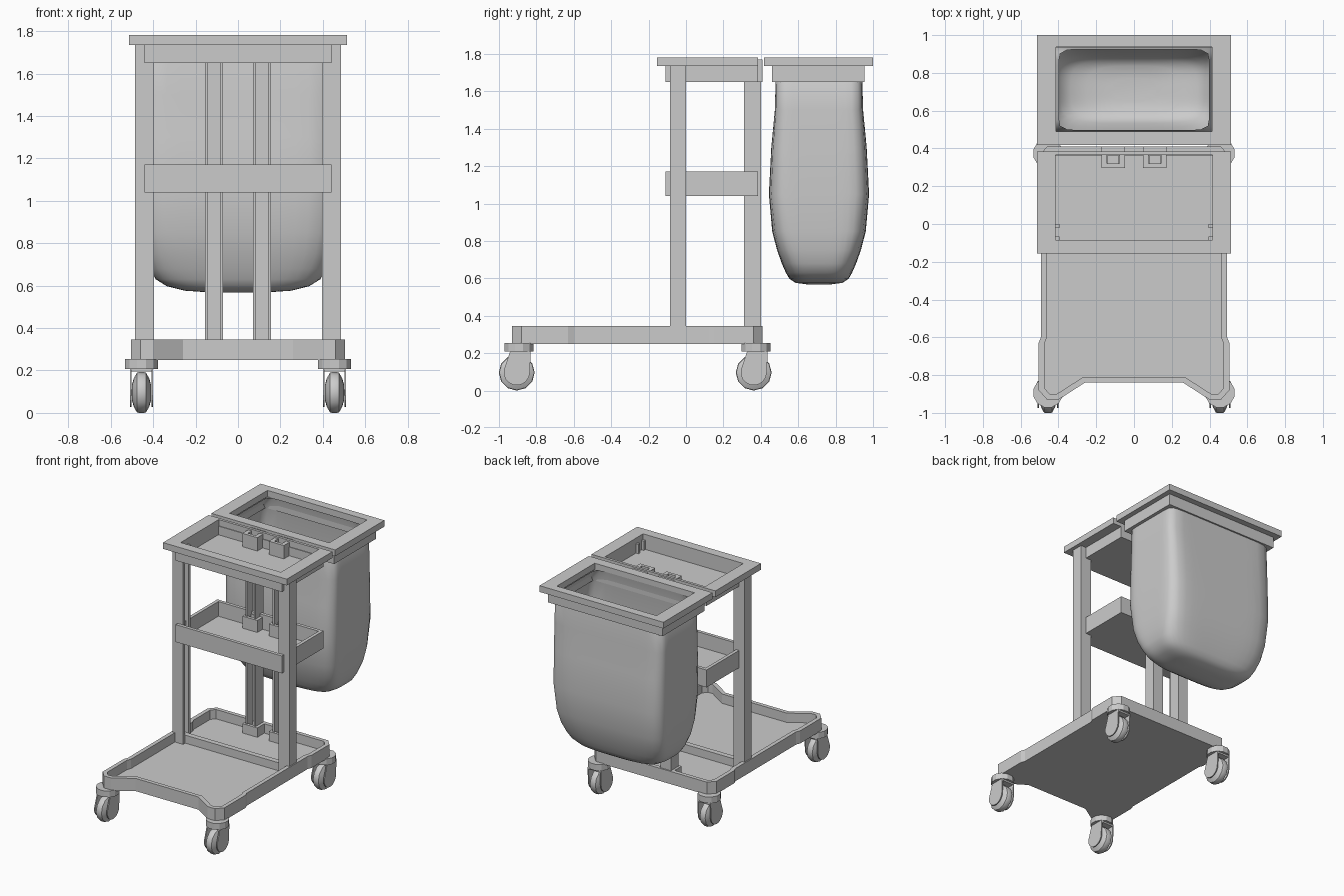
import bpy, bmesh, math

if "Cube" in bpy.data.objects:
    bpy.data.objects.remove(bpy.data.objects["Cube"])

def finish(name, bm, mirror=False, smooth=None):
    bmesh.ops.recalc_face_normals(bm, faces=bm.faces[:])
    me = bpy.data.meshes.new(name)
    bm.to_mesh(me)
    bm.free()
    ob = bpy.data.objects.new(name, me)
    bpy.context.collection.objects.link(ob)
    if mirror:
        ob.modifiers.new("mirror_x", 'MIRROR')
    if smooth:
        bpy.ops.object.select_all(action='DESELECT')
        ob.select_set(True)
        bpy.context.view_layer.objects.active = ob
        bpy.ops.object.shade_smooth_by_angle(angle=math.radians(smooth))
    return ob

def extrude(bm, faces, vec):
    r = bmesh.ops.extrude_face_region(bm, geom=faces)
    bmesh.ops.translate(bm, vec=vec, verts=[v for v in r['geom'] if isinstance(v, bmesh.types.BMVert)])
    return [f for f in r['geom'] if isinstance(f, bmesh.types.BMFace)]

def prism(name, pts, lo, hi, axis='z', mirror=False):
    bm = bmesh.new()
    at = (lambda a, b: (a, b, lo)) if axis == 'z' else (lambda a, b: (lo, a, b))
    f = bm.faces.new([bm.verts.new(at(*p)) for p in pts])
    extrude(bm, [f], (0, 0, hi - lo) if axis == 'z' else (hi - lo, 0, 0))
    return finish(name, bm, mirror)

def rect(x0, x1, y0, y1):
    return [(x0, y0), (x1, y0), (x1, y1), (x0, y1)]

def tray(name, pts, z0, z1, wall, floor):
    # open box: outline extruded up, top inset and pushed down to the floor
    bm = bmesh.new()
    f = bm.faces.new([bm.verts.new((x, y, z0)) for x, y in pts])
    top = extrude(bm, [f], (0, 0, z1 - z0))
    bmesh.ops.recalc_face_normals(bm, faces=bm.faces[:])
    bmesh.ops.inset_region(bm, faces=top, thickness=wall, use_even_offset=True)
    down = extrude(bm, top, (0, 0, floor - z1))
    bmesh.ops.delete(bm, geom=[f for f in top if f.is_valid and f not in down], context='FACES_ONLY')
    return finish(name, bm)

def ring(name, outer, inner, z0, z1, mirror=False):
    bm = bmesh.new()
    o = [bm.verts.new((x, y, z0)) for x, y in outer]
    i = [bm.verts.new((x, y, z0)) for x, y in inner]
    n = len(o)
    fs = [bm.faces.new((o[k], o[(k + 1) % n], i[(k + 1) % n], i[k])) for k in range(n)]
    extrude(bm, fs, (0, 0, z1 - z0))
    return finish(name, bm, mirror)

def loft(rings, cap_first, cap_last):
    bm = bmesh.new()
    vs = [[bm.verts.new(p) for p in r] for r in rings]
    n = len(vs[0])
    for a, b in zip(vs, vs[1:]):
        for k in range(n):
            bm.faces.new((a[k], a[(k + 1) % n], b[(k + 1) % n], b[k]))
    if cap_first:
        bm.faces.new(vs[0])
    if cap_last:
        bm.faces.new(vs[-1])
    return bm

# base tray with bulged corners and a recessed front edge
half = [(.26, -.84), (.40, -.93), (.46, -.93), (.505, -.88), (.505, -.63), (.493, -.60),
        (.493, .12), (.505, .15), (.505, .36), (.46, .41)]
tray("base_tray", half + [(-x, y) for x, y in reversed(half)], .25, .345, .03, .275)
prism("base_divider", rect(-.47, .47, -.06, -.02), .27, .335)

# front posts: channels open towards the middle
prism("front_post", [(.395, -.085), (.485, -.085), (.485, 0), (.395, 0), (.395, -.02),
                     (.465, -.02), (.465, -.065), (.395, -.065)], .27, 1.74, mirror=True)

# rear posts: channels open to the front
prism("rear_post", [(.07, .31), (.084, .31), (.084, .38), (.141, .38), (.141, .31),
                    (.155, .31), (.155, .40), (.07, .40)], .27, 1.68, mirror=True)

# shelves
tray("middle_shelf", rect(-.44, .44, -.11, .385), 1.04, 1.17, .025, 1.06)
tray("top_shelf", rect(-.44, .44, -.11, .385), 1.65, 1.735, .025, 1.67)
ring("top_shelf_rim", rect(-.513, .513, -.155, .385), rect(-.415, .415, -.085, .365), 1.735, 1.782)

# post sockets on every level
for level, z0, z1, back in (("base", .27, .345, .40), ("middle", 1.06, 1.15, .38), ("top", 1.65, 1.77, .41)):
    ring(level + "_post_socket", rect(.048, .172, .297, back),
         rect(.078, .142, .32, back - .025), z0, z1, True)

# bag holder frame
ring("bag_frame_rim", rect(-.513, .513, .418, 1.0), rect(-.413, .413, .49, .938), 1.735, 1.782)
ring("bag_frame_collar", rect(-.475, .475, .46, .955), rect(-.425, .425, .485, .935), 1.65, 1.735)

# bag: lofted rounded rectangles (z, half x, half y, roundness exponent)
rings = []
for z, hx, hy, e in ((1.745, .397, .214, 14), (1.65, .45, .232, 14), (1.5, .455, .236, 12),
                     (1.3, .458, .255, 9), (1.05, .458, .268, 8), (.85, .448, .250, 7),
                     (.75, .435, .224, 6), (.68, .415, .199, 5), (.63, .388, .177, 4.5),
                     (.597, .335, .158, 4), (.576, .25, .125, 3.5), (.567, .12, .06, 3)):
    r = []
    for k in range(64):
        a = math.tau * (k + .5) / 64
        c, s = math.cos(a), math.sin(a)
        q = (abs(c) ** e + abs(s) ** e) ** (-1 / e)
        r.append((hx * c * q, .711 + hy * s * q, z))
    rings.append(r)
finish("bag", loft(rings, False, True), smooth=60)

# casters
X = .455
wheel = ((-.046, .012), (-.044, .04), (-.037, .065), (-.022, .093), (-.012, .096),
         (.012, .096), (.022, .093), (.037, .065), (.044, .04), (.046, .012))
for end, y in (("front", -.905), ("rear", .362)):
    rings = [[(X + dx, y + r * math.cos(math.tau * k / 12), .096 + r * math.sin(math.tau * k / 12))
              for k in range(12)] for dx, r in wheel]
    finish(end + "_wheel", loft(rings, True, True), True, 40)
    prism(end + "_caster_mount", [(X + .08 * math.cos(math.tau * (k + .5) / 12),
                                   y + .012 + .08 * math.sin(math.tau * (k + .5) / 12))
                                  for k in range(12)], .208, .255, mirror=True)
    # fork cheeks: rounded around the axle, straight up to the mount
    cheek = [(y + .07 * math.cos(a), .098 + .07 * math.sin(a))
             for a in (math.radians(d) for d in range(-210, 1, 21))]
    cheek += [(y + .075, .21), (y - .035, .21)]
    for side, x in (("inner", X - .055), ("outer", X + .047)):
        prism(f"{end}_{side}_fork", cheek, x, x + .008, 'x', True)
    prism(end + "_fork_bridge", rect(X - .055, X + .055, y - .03, y + .072), .195, .21, mirror=True)
